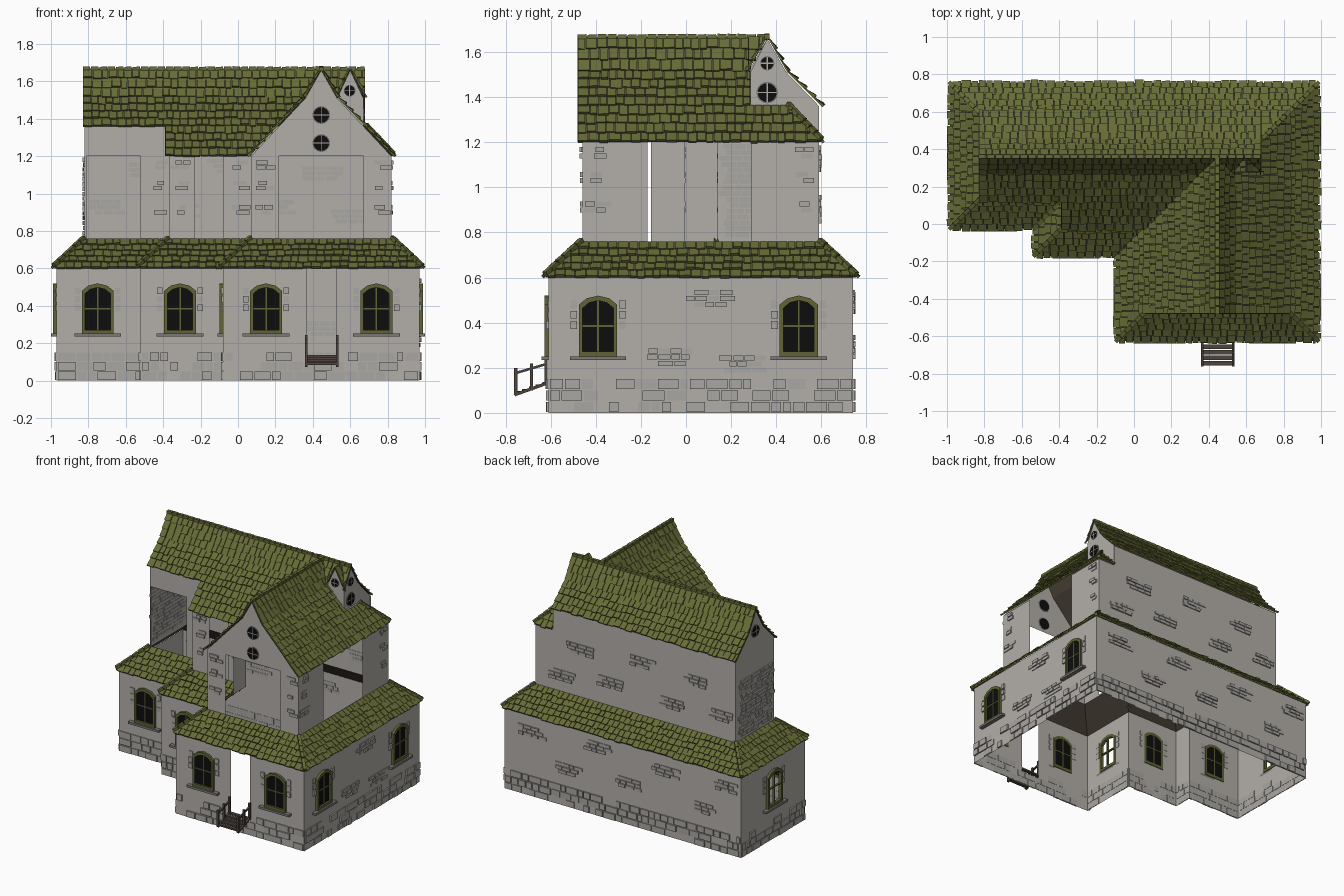
import bpy, bmesh, math, random
from mathutils import Vector as V

if "Cube" in bpy.data.objects:
    bpy.data.objects.remove(bpy.data.objects["Cube"])

rnd = random.Random(4)
UP = V((0, 0, 1))

def material(name, rgb):
    m = bpy.data.materials.new(name)
    m.diffuse_color = (*rgb, 1)
    m.use_nodes = True
    m.node_tree.nodes["Principled BSDF"].inputs["Base Color"].default_value = m.diffuse_color
    return m

PLASTER = material("grey plaster", (0.45, 0.43, 0.40))
STONE = material("grey stone", (0.40, 0.385, 0.36))
TILE = material("olive tile", (0.135, 0.15, 0.037))
UNDER = material("brown roof board", (0.075, 0.06, 0.042))
FRAME = material("olive frame", (0.115, 0.125, 0.035))
GLASS = material("black glass", (0.004, 0.004, 0.004))
SILL = material("sill grey", (0.2, 0.19, 0.18))
WOOD = material("dark wood", (0.075, 0.06, 0.048))

parts = {}

def part(name, mat):
    return parts.setdefault(name, (bmesh.new(), mat))[0]

def poly(bm, pts):
    return bm.faces.new([bm.verts.new(p) for p in pts])

def prism(bm, low, high):
    a, b = [bm.verts.new(p) for p in low], [bm.verts.new(p) for p in high]
    bm.faces.new(a[::-1])
    bm.faces.new(b)
    for i in range(len(a)):
        j = (i + 1) % len(a)
        bm.faces.new((a[i], a[j], b[j], b[i]))

def block(bm, c, u, v, n, su, sv, n0, n1):
    q = [c + u * (su / 2 * a) + v * (sv / 2 * b) for a, b in ((-1, -1), (1, -1), (1, 1), (-1, 1))]
    prism(bm, [p + n * n0 for p in q], [p + n * n1 for p in q])

def beam(bm, p, q, w):
    d = (q - p).normalized()
    u = d.cross(UP if abs(d.z) < 0.9 else V((1, 0, 0))).normalized()
    block(bm, (p + q) / 2, d, u, d.cross(u), (q - p).length, w, -w / 2, w / 2)

# ---- wall helpers: a wall is (origin, along, outward, length)
def frame(p0, p1):
    a, b = V((*p0, 0)), V((*p1, 0))
    d = (b - a).normalized()
    return a, d, V((d.y, -d.x, 0)), (b - a).length

def wall(bm, f, z0, z1, holes=()):
    a, d, n, length = f
    us = sorted({0, length, *[h[0] for h in holes], *[h[1] for h in holes]})
    zs = sorted({z0, z1, *[h[2] for h in holes], *[h[3] for h in holes]})
    for u0, u1 in zip(us, us[1:]):
        for w0, w1 in zip(zs, zs[1:]):
            uc, zc = (u0 + u1) / 2, (w0 + w1) / 2
            if not any(h[0] < uc < h[1] and h[2] < zc < h[3] for h in holes):
                poly(bm, [a + d * u + UP * z for u, z in ((u0, w0), (u1, w0), (u1, w1), (u0, w1))])

def stone(bm, f, u, z, w, h):
    if u - w / 2 > 0 and u + w / 2 < f[3]:
        block(bm, f[0] + f[1] * u + UP * z, f[1], UP, f[2], w, h, -0.002, rnd.uniform(0.004, 0.012))

def patch(f, u, z, rows=3, wide=0.16):
    bm = part("wall_stones", STONE)
    for r in range(rows):
        x = u - wide / 2 + rnd.uniform(-0.02, 0.04)
        while x < u + wide / 2:
            w = rnd.uniform(0.035, 0.075)
            stone(bm, f, x + w / 2, z + r * 0.027, w - 0.005, 0.022)
            x += w

def window(f, u, glazed):
    a, d, n, _ = f
    o = a + d * u
    at = lambda p, s, k: o + d * (p[0] * s) + UP * (0.385 + (p[1] - 0.385) * (1 - (1 - s) * 0.8)) + n * k
    pr = [(-.085, .25), (.085, .25), (.085, .48), (.05, .508), (0, .52), (-.05, .508), (-.085, .48)]
    bm = part("window_frames", FRAME)
    for i in range(len(pr)):
        p, q = pr[i], pr[(i + 1) % len(pr)]
        ring = lambda k: [at(p, 1, k), at(q, 1, k), at(q, .8, k), at(p, .8, k)]
        prism(bm, ring(-.005), ring(.018))
    c = o + UP * 0.385
    block(bm, c, d, UP, n, .008, .23, -.006, .009)
    block(bm, c, d, UP, n, .14, .008, -.006, .009)
    if glazed:
        prism(part("window_glass", GLASS), [at(p, .82, -.004) for p in pr], [at(p, .82, .004) for p in pr])
    block(part("window_sills", SILL), o + UP * .243, d, UP, n, .25, .016, 0, .03)
    for s in (-1, 1):                      # stones beside the arch
        for k in range(3):
            stone(part("wall_stones", STONE), f, u + s * .108, .39 + k * .045, .03, .035)

def round_window(c, d, n, r):
    circ = lambda s, k: [c + d * (s * math.cos(t * math.pi / 8)) + UP * (s * math.sin(t * math.pi / 8)) + n * k for t in range(16)]
    prism(part("round_window_rims", SILL), circ(r, -.002), circ(r, .004))
    prism(part("round_window_glass", GLASS), circ(r * .88, -.004), circ(r * .88, .007))
    for u, v in ((d, UP), (UP, d)):
        block(part("round_window_bars", PLASTER), c, u, v, n, r * 1.8, .005, .005, .009)

# ---- roof helpers: panel from eave A-B up to D-C, covered in rows of tiles
def roof(A, B, C, D):
    A, B, C, D = map(V, (A, B, C, D))
    pts = [A] + ([B] if (B - A).length > 1e-4 else []) + [C] + ([D] if (D - C).length > 1e-4 else [])
    poly(part("roof_boards", UNDER), pts)
    u = ((B - A) if (B - A).length > 1e-4 else (C - D)).normalized()
    v = D - A
    v = v - u * v.dot(u)
    height = v.length
    v.normalize()
    n = u.cross(v)
    rows = max(1, round(height / 0.05))
    h = height / rows
    bm = part("roof_tiles", TILE)
    for r in range(rows):
        t = (r + 0.35) / rows
        L, R = A.lerp(D, t), B.lerp(C, t)
        base, span, s = L - v * (h * .35), (R - L).length, 0
        while s < span - .004:
            w = min(rnd.uniform(.032, .055), span - s)
            if span - s - w < .015:
                w = span - s
            lift, drop = rnd.uniform(.011, .018), rnd.uniform(-.004, .008)
            p = [base + u * (s + .002) - v * drop, base + u * (s + w - .002) - v * drop,
                 base + u * (s + w - .002) + v * h * 1.02, base + u * (s + .002) + v * h * 1.02]
            prism(bm, [x + n * .001 for x in p], [p[0] + n * lift, p[1] + n * (lift + rnd.uniform(-.003, .003)), p[2] + n * .005, p[3] + n * .005])
            s += w

def caps(p, q):
    p, q = V(p), V(q)
    k = max(1, round((q - p).length / .045))
    for i in range(k):
        a, b = p.lerp(q, i / k), p.lerp(q, (i + .9) / k)
        beam(part("ridge_caps", TILE), a + UP * rnd.uniform(0, .006), b + UP * .003, .022)

# ---- plan: upper outline, widened by g for the lower storey
def ring(g):
    x0, x1, x2, x3 = -.82 - g, -.37 - g, .07 - g, .82 + g
    a, b, c, k = .14 - g, -.005 - g, -.46 - g, .59 + g
    return [(x0, a), (x1, a), (x1, b), (x2, b), (x2, c), (x3, c), (x3, k), (x0, k)]

def walls_of(g):
    r = ring(g)
    return [frame(r[i], r[(i + 1) % 8]) for i in range(8)]

# ---- lower storey: wall index -> [(window distance, glazed)]
low = walls_of(.15)
wins = {0: [(.22, True)], 2: [(.21, True)], 3: [(.23, False)], 4: [(.23, True), (.82, True)],
        5: [(.22, True), (1.11, True)], 7: [(.38, False)]}
bm = part("lower_walls", PLASTER)
for i, f in enumerate(low):
    holes = [(u - .068, u + .068, .27, .488) for u, g in wins.get(i, [])]
    if i == 4:
        holes.append((.45, .605, .1, .6))
    wall(bm, f, 0, .61, holes)
    for u, g in wins.get(i, []):
        window(f, u, g)
    for r in range(3):                     # rubble base course
        x = .004
        while x < f[3] - .02:
            w = min(rnd.uniform(.04, .11), f[3] - x - .001)
            if rnd.random() < .85 and not (i == 4 and r == 2 and .4 < x + w / 2 < .65):
                stone(part("base_stones", STONE), f, x + w / 2, .026 + r * .051, w - .008, .044)
            x += w
for u, z in ((.2, .45), (.5, .25), (.75, .48), (1.0, .28), (1.3, .45), (1.6, .26), (1.8, .47)):
    patch(low[6], u, z)
for u, z in ((.7, .48), (.53, .22), (.85, .19)):
    patch(low[5], u, z)

# ---- upper storey with open bays
upper = walls_of(0)
tops = [1.36, 1.2, 1.2, 1.2, 1.2, 1.2, 1.2, 1.36]
bays = {0: (.01, .30), 2: (.14, .29), 3: (.15, .30), 4: (.15, .60), 5: (.29, .75)}
bm = part("upper_walls", PLASTER)
for i, f in enumerate(upper):
    wall(bm, f, .75, tops[i], [(*bays[i], .76, 1.2)] if i in bays else [])
    if i in (0, 2, 4, 5):                  # corner stones
        for z in (.92, 1.05, 1.16):
            for u in (.05, f[3] - .06):
                if not (i == 0 and u < .1):
                    patch(f, u, z - .02, 2, .06)
wall(bm, frame((.68, .59), (-.82, .59)), 1.2, 1.36)
for u, z in ((.2, .85), (.35, 1.08), (.6, .9), (.85, 1.12), (1.1, .88), (1.3, 1.1), (1.5, .9)):
    patch(upper[6], u, z)
for r in range(8):                         # rubble panel on the left end
    patch(upper[7], .22, .79 + r * .052, 2, .36)
poly(bm, [(-.37, .14, 1.2), (-.37, -.005, 1.2), (-.37, .14, 1.355)])

# ---- gable walls
bm = part("gable_walls", PLASTER)
poly(bm, [(.07, -.46, 1.2), (.82, -.46, 1.2), (.53, -.46, 1.51), (.445, -.46, 1.66), (.36, -.46, 1.51)])
poly(bm, [(-.82, .59, 1.36), (-.82, .13, 1.36), (-.82, .275, 1.51), (-.82, .36, 1.66), (-.82, .445, 1.51)])
poly(bm, [(.67, .285, 1.36), (.67, .44, 1.36), (.67, .59, 1.2), (.67, .59, 1.36), (.67, .445, 1.51), (.67, .36, 1.66), (.67, .285, 1.51)])
poly(bm, [(.53, .285, 1.51), (.67, .285, 1.36), (.67, .285, 1.51), (.6, .285, 1.66)])
X, Y = V((1, 0, 0)), V((0, 1, 0))
round_window(V((.445, -.46, 1.42)), X, -Y, .048)
round_window(V((.445, -.46, 1.27)), X, -Y, .048)
round_window(V((.597, .285, 1.55)), X, -Y, .032)
round_window(V((.67, .36, 1.55)), Y, X, .032)
round_window(V((.67, .36, 1.42)), Y, X, .048)
round_window(V((-.82, .36, 1.5)), -Y, -X, .045)

# ---- skirt roof round the whole plan
E, U = ring(.165), ring(0)
for i in range(8):
    j = (i + 1) % 8
    roof((*E[i], .6), (*E[j], .6), (*U[j], .755), (*U[i], .755))
    if i != 3:
        caps((*E[i], .612), (*U[i], .765))

# ---- upper roof: steep top pitch, then 45 degree pitch
T, M, S, L = 1.665, 1.515, 1.36, 1.2
roof((.68, .445, M), (-.83, .445, M), (-.83, .36, T), (.68, .36, T))            # long range, back
roof((.68, .6, S), (-.83, .6, S), (-.83, .445, M), (.68, .445, M))
roof((-.83, .275, M), (.36, .275, M), (.445, .36, T), (-.83, .36, T))           # long range, front
roof((-.83, .125, S), (.21, .125, S), (.36, .275, M), (-.83, .275, M))
roof((-.39, -.025, L), (.06, -.025, L), (.21, .125, S), (-.39, .125, S))
roof((.36, .275, M), (.36, -.48, M), (.445, -.48, T), (.445, .36, T))           # wing, left
roof((.06, -.025, L), (.06, -.48, L), (.36, -.48, M), (.36, .275, M))
roof((.53, -.48, M), (.53, .275, M), (.445, .36, T), (.445, -.48, T))           # wing, right
roof((.68, -.48, S), (.68, .285, S), (.53, .285, M), (.53, -.48, M))
roof((.83, -.48, L), (.83, .6, L), (.68, .45, S), (.68, -.48, S))
roof((.83, .6, L), (.68, .6, L), (.68, .45, S), (.68, .45, S))                  # low back hip
roof((.53, .275, M), (.53, .275, M), (.6, .36, T), (.445, .36, T))              # dormer infill
roof((.68, .275, M), (.68, .275, M), (.68, .36, T), (.6, .36, T))
roof((.53, .275, M), (.53, .275, M), (.6, .275, T), (.6, .36, T))
roof((.68, .275, M), (.68, .275, M), (.6, .36, T), (.6, .275, T))
caps((-.83, .36, T), (.68, .36, T))
caps((.445, -.48, T), (.445, .36, T))
caps((.83, .6, L + .01), (.68, .45, S + .01))

# ---- entrance steps with rails
bm = part("entrance_steps", WOOD)
for k in range(5):
    block(bm, V((.447, -.745 + k * .03, .09 + k * .01)), X, Y, UP, .155, .024, -.006, .006)
for x in (.365, .53):
    beam(bm, V((x, -.76, .08)), V((x, -.615, .132)), .014)
    beam(bm, V((x, -.76, .175)), V((x, -.615, .218)), .011)
    for y, z in ((-.755, .08), (-.685, .1), (-.62, .125)):
        beam(bm, V((x, y, z)), V((x, y, z + .12)), .014)

# ---- turn every part into an object
for name, (bm, mat) in parts.items():
    if "walls" not in name and name != "roof_boards":
        bmesh.ops.recalc_face_normals(bm, faces=bm.faces[:])
    me = bpy.data.meshes.new(name)
    bm.to_mesh(me)
    bm.free()
    me.materials.append(mat)
    bpy.context.collection.objects.link(bpy.data.objects.new(name, me))
